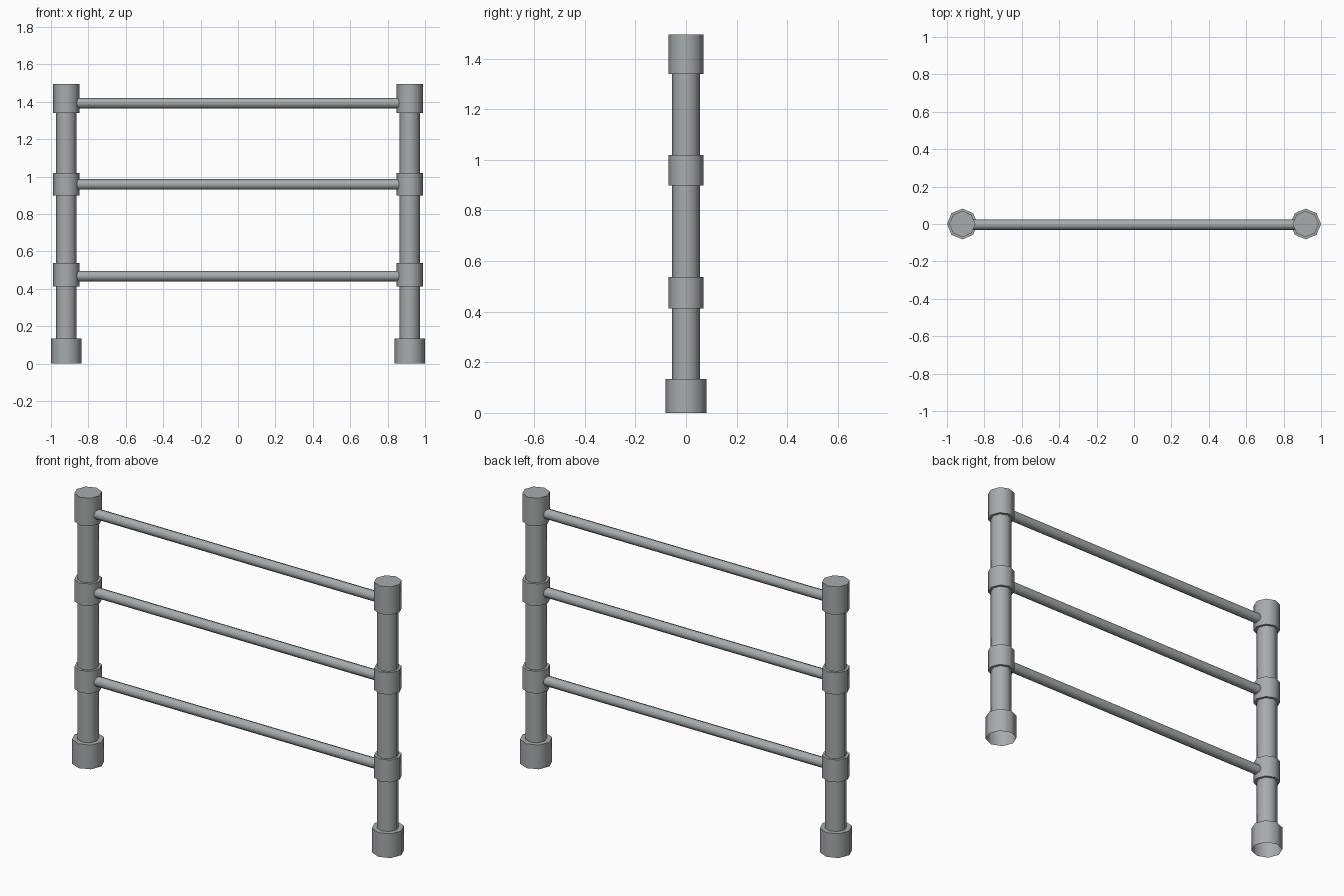
import bpy, bmesh, math

if "Cube" in bpy.data.objects:
    bpy.data.objects.remove(bpy.data.objects["Cube"])

SIDES = 8
POST_X = 0.918

# Dark steel
steel = bpy.data.materials.new("steel")
steel.diffuse_color = (0.39, 0.41, 0.41, 1)
steel.use_nodes = True
steel.node_tree.nodes["Principled BSDF"].inputs["Base Color"].default_value = steel.diffuse_color


def finish(bm, name):
    bmesh.ops.recalc_face_normals(bm, faces=bm.faces)
    mesh = bpy.data.meshes.new(name)
    bm.to_mesh(mesh)
    bm.free()
    mesh.materials.append(steel)
    obj = bpy.data.objects.new(name, mesh)
    bpy.context.collection.objects.link(obj)
    bpy.ops.object.select_all(action='DESELECT')
    obj.select_set(True)
    bpy.context.view_layer.objects.active = obj
    bpy.ops.object.shade_smooth_by_angle(angle=math.radians(50))
    return obj


def lathe(name, profile, x):
    """Stepped octagonal post, open underneath and capped on top."""
    bm = bmesh.new()
    rings = []
    for r, z in profile:
        angles = [2 * math.pi * i / SIDES for i in range(SIDES)]
        rings.append([bm.verts.new((x + r * math.cos(a), r * math.sin(a), z)) for a in angles])
    for low, high in zip(rings, rings[1:]):
        for i in range(SIDES):
            j = (i + 1) % SIDES
            bm.faces.new((low[i], low[j], high[j], high[i]))
    bm.faces.new(rings[-1])
    finish(bm, name)


def rail(name, z, radius=0.028):
    """Octagonal bar along x, with its open ends hidden in the collars."""
    bm = bmesh.new()
    bmesh.ops.create_cone(bm, cap_ends=False, segments=SIDES, radius1=radius,
                          radius2=radius, depth=2 * (POST_X - 0.04))
    for v in bm.verts:
        v.co = (v.co.z, v.co.y - 0.004, z + v.co.x)
    finish(bm, name)


# Foot, shaft, two collars and top cap as (radius, bottom, top) sections
FOOT, SHAFT, COLLAR = 0.082, 0.055, 0.07
sections = [(FOOT, 0, 0.134), (SHAFT, 0.134, 0.413), (COLLAR, 0.413, 0.537),
            (SHAFT, 0.537, 0.898), (COLLAR, 0.898, 1.02), (SHAFT, 1.02, 1.34),
            (COLLAR, 1.34, 1.495)]
profile = [(r, z) for r, z0, z1 in sections for z in (z0, z1)]

# Posts
for side, x in (("left", -POST_X), ("right", POST_X)):
    lathe(side + "_post", profile, x)

# Rails
for name, z in (("lower_rail", 0.468), ("middle_rail", 0.958), ("top_rail", 1.393)):
    rail(name, z)
